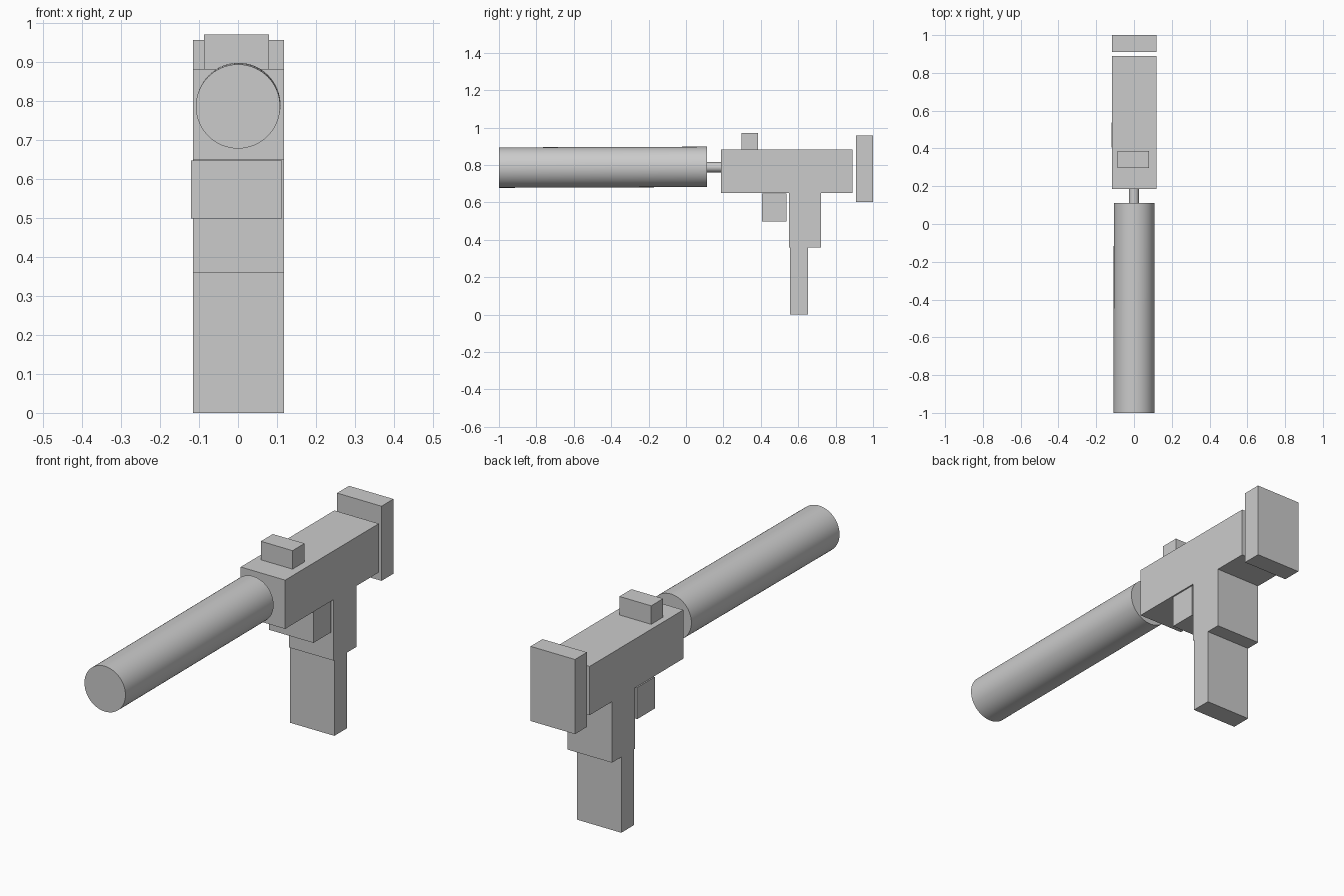
import bpy
import bmesh
from mathutils import Vector

if "Cube" in bpy.data.objects:
    bpy.data.objects.remove(bpy.data.objects["Cube"])


def extrude_profile(name, points, x0, x1):
    """Solid from a (y, z) side outline, extruded across x."""
    bm = bmesh.new()
    face = bm.faces.new([bm.verts.new((x0, y, z)) for y, z in points])
    out = bmesh.ops.extrude_face_region(bm, geom=[face])
    moved = [g for g in out["geom"] if isinstance(g, bmesh.types.BMVert)]
    bmesh.ops.translate(bm, verts=moved, vec=(x1 - x0, 0, 0))
    bmesh.ops.recalc_face_normals(bm, faces=bm.faces)
    mesh = bpy.data.meshes.new(name)
    bm.to_mesh(mesh)
    bm.free()
    obj = bpy.data.objects.new(name, mesh)
    bpy.context.collection.objects.link(obj)
    return obj


def block(name, x, y, z):
    return extrude_profile(
        name, [(y[0], z[0]), (y[1], z[0]), (y[1], z[1]), (y[0], z[1])], *x)


def tube(name, start, end, radius, sides=64):
    a, b = Vector(start), Vector(end)
    bpy.ops.mesh.primitive_cylinder_add(
        vertices=sides, radius=radius, depth=(b - a).length,
        location=(a + b) / 2,
        rotation=(b - a).to_track_quat('Z', 'Y').to_euler())
    obj = bpy.context.object
    obj.name = name
    bpy.ops.object.shade_smooth_by_angle()
    return obj


WIDTH = (-0.116, 0.118)

# Receiver and upper grip share one T-shaped outline
extrude_profile("receiver", [
    (0.186, 0.65), (0.55, 0.65), (0.55, 0.36), (0.722, 0.36),
    (0.722, 0.65), (0.89, 0.65), (0.89, 0.882), (0.186, 0.882)], *WIDTH)

# Lower grip, rear plate, trigger block and top sight
block("lower_grip", WIDTH, (0.556, 0.652), (0.0, 0.362))
block("rear_plate", WIDTH, (0.91, 1.0), (0.602, 0.957))
block("trigger_block", (-0.12, 0.113), (0.406, 0.538), (0.498, 0.648))
block("top_sight", (-0.087, 0.08), (0.296, 0.386), (0.88, 0.97))

# Long front cylinder, very slightly tilted, and its thin neck
tube("front_cylinder", (0, -1.0, 0.786), (0.001, 0.112, 0.79), 0.108)
tube("neck", (0, 0.10, 0.788), (0, 0.20, 0.788), 0.027, 32)
